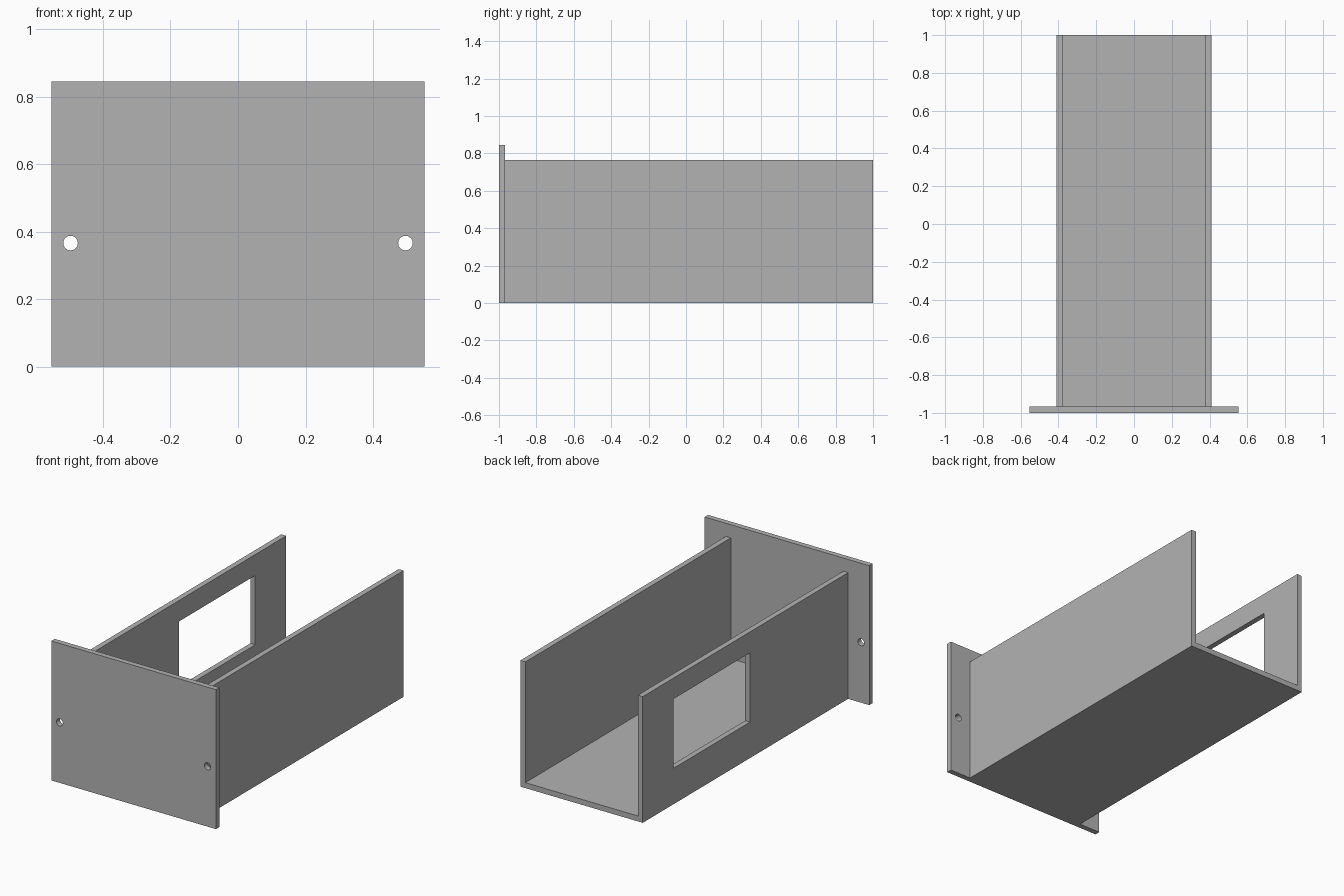
import bpy
import bmesh
from mathutils import Matrix, Vector

cube = bpy.data.objects.get("Cube")
if cube:
    bpy.data.objects.remove(cube, do_unlink=True)

# Plain grey finish
grey = bpy.data.materials.new("plain_grey")
grey.use_nodes = True
grey.diffuse_color = (0.45, 0.45, 0.45, 1)
grey.node_tree.nodes["Principled BSDF"].inputs["Base Color"].default_value = grey.diffuse_color

# Main dimensions
T = 0.033                        # sheet thickness
PLATE_X, PLATE_Z = 0.552, 0.845  # front plate half width and height
TRAY_X, TRAY_Z = 0.41, 0.765     # tray half width and height
FRONT, BACK = -1.0, 1.0


def add_object(name, bm):
    mesh = bpy.data.meshes.new(name)
    bm.to_mesh(mesh)
    bm.free()
    mesh.materials.append(grey)
    obj = bpy.data.objects.new(name, mesh)
    bpy.context.collection.objects.link(obj)
    return obj


def box(name, low, high):
    low, high = Vector(low), Vector(high)
    bm = bmesh.new()
    bmesh.ops.create_cube(bm, size=1, matrix=Matrix.Translation((low + high) / 2)
                          @ Matrix.Diagonal((high - low).to_4d()))
    return add_object(name, bm)


def rod(name, x, z, radius):
    bm = bmesh.new()
    bmesh.ops.create_cone(bm, cap_ends=True, segments=32, radius1=radius, radius2=radius,
                          depth=4 * T, matrix=Matrix.Translation((x, FRONT + T / 2, z))
                          @ Matrix.Rotation(1.5707963, 4, "X"))
    return add_object(name, bm)


def cut(target, cutter):
    cutter.hide_render = True
    cutter.hide_viewport = True
    cutter.display_type = "WIRE"
    mod = target.modifiers.new(cutter.name, "BOOLEAN")
    mod.operation = "DIFFERENCE"
    mod.solver = "EXACT"
    mod.object = cutter


# U-shaped tray, one folded section run from plate to back
outline = [(-TRAY_X, 0), (TRAY_X, 0), (TRAY_X, TRAY_Z), (TRAY_X - T, TRAY_Z),
           (TRAY_X - T, T), (T - TRAY_X, T), (T - TRAY_X, TRAY_Z), (-TRAY_X, TRAY_Z)]
bm = bmesh.new()
section = bm.faces.new([bm.verts.new((x, FRONT + T, z)) for x, z in outline])
run = bmesh.ops.extrude_face_region(bm, geom=[section], use_keep_orig=True)
bmesh.ops.translate(bm, vec=(0, BACK - FRONT - T, 0),
                    verts=[v for v in run["geom"] if isinstance(v, bmesh.types.BMVert)])
bmesh.ops.recalc_face_normals(bm, faces=bm.faces)
tray = add_object("tray", bm)

# Window in the right wall
cut(tray, box("window_cutter", (-TRAY_X - T, -0.027, 0.218), (-TRAY_X + 2 * T, 0.703, 0.638)))

# Front plate with a screw hole near each side
plate = box("front_plate", (-PLATE_X, FRONT, 0), (PLATE_X, FRONT + T, PLATE_Z))
for side, sign in (("left", 1), ("right", -1)):
    cut(plate, rod(side + "_hole_cutter", sign * 0.496, 0.366, 0.0215))
